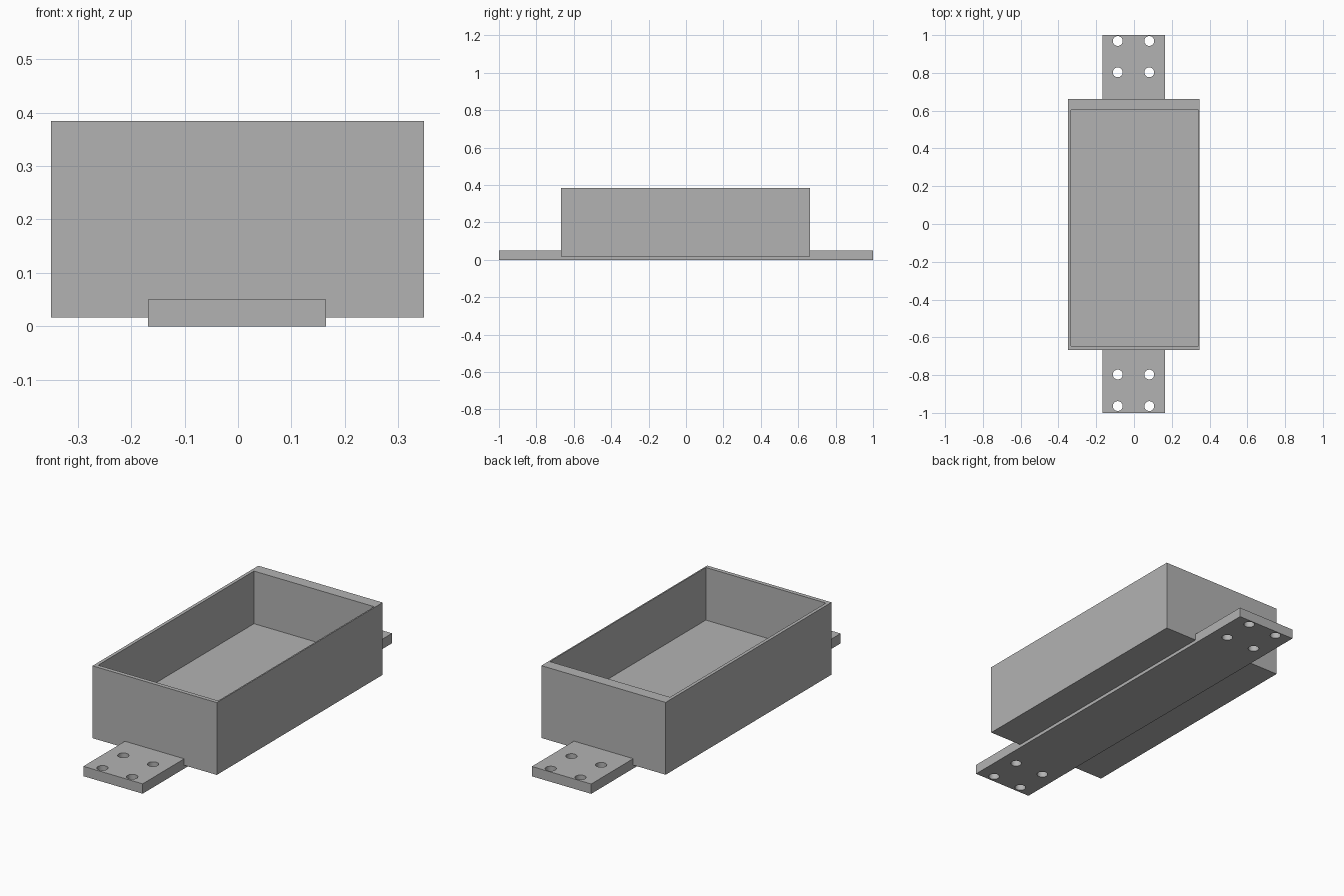
import bpy
import bmesh
from mathutils import Matrix, Vector

cube = bpy.data.objects.get("Cube")
if cube:
    bpy.data.objects.remove(cube, do_unlink=True)

grey = bpy.data.materials.new("plain grey")
grey.use_nodes = True
colour = (0.45, 0.45, 0.45, 1)
grey.diffuse_color = colour
grey.node_tree.nodes["Principled BSDF"].inputs["Base Color"].default_value = colour


def add_object(name, bm):
    mesh = bpy.data.meshes.new(name)
    bm.to_mesh(mesh)
    bm.free()
    mesh.materials.append(grey)
    obj = bpy.data.objects.new(name, mesh)
    bpy.context.collection.objects.link(obj)
    return obj


def block(low, high):
    """A box spanning two opposite corners."""
    low, high = Vector(low), Vector(high)
    bm = bmesh.new()
    place = Matrix.Translation((low + high) / 2) @ Matrix.Diagonal((*(high - low), 1))
    bmesh.ops.create_cube(bm, size=1, matrix=place)
    return bm


# Open tray: inset the top to make the uneven rim, then sink the floor
bm = block((-0.35, -0.667, 0.017), (0.348, 0.663, 0.384))
bm.normal_update()
top = max(bm.faces, key=lambda f: f.calc_center_median().z)
bmesh.ops.inset_individual(bm, faces=[top], thickness=0.005)
for v in top.verts:
    v.co.x = -0.333 if v.co.x < 0 else 0.341
    v.co.y = -0.646 if v.co.y < 0 else 0.604
floor = bmesh.ops.extrude_discrete_faces(bm, faces=[top])["faces"][0]
for v in floor.verts:
    v.co.z = 0.117
bmesh.ops.recalc_face_normals(bm, faces=bm.faces)
add_object("tray", bm)

# Mounting strip running under the tray and out at both ends
strip = add_object("mounting_strip", block((-0.168, -1, 0), (0.165, 1, 0.05)))

# Screw holes through both ends of the strip
bm = bmesh.new()
for x in (-0.086, 0.081):
    for y in (-0.964, -0.797, 0.803, 0.969):
        bmesh.ops.create_cone(bm, cap_ends=True, segments=32, radius1=0.026,
                              radius2=0.026, depth=0.2,
                              matrix=Matrix.Translation((x, y, 0.025)))
cutter = add_object("hole_cutter", bm)
cutter.hide_render = True
cut = strip.modifiers.new("screw holes", 'BOOLEAN')
cut.operation = 'DIFFERENCE'
cut.solver = 'EXACT'
cut.object = cutter

bpy.ops.object.select_all(action='DESELECT')
strip.select_set(True)
bpy.context.view_layer.objects.active = strip
bpy.ops.object.modifier_apply(modifier=cut.name)
bpy.data.objects.remove(cutter, do_unlink=True)
bpy.ops.object.shade_smooth_by_angle()
